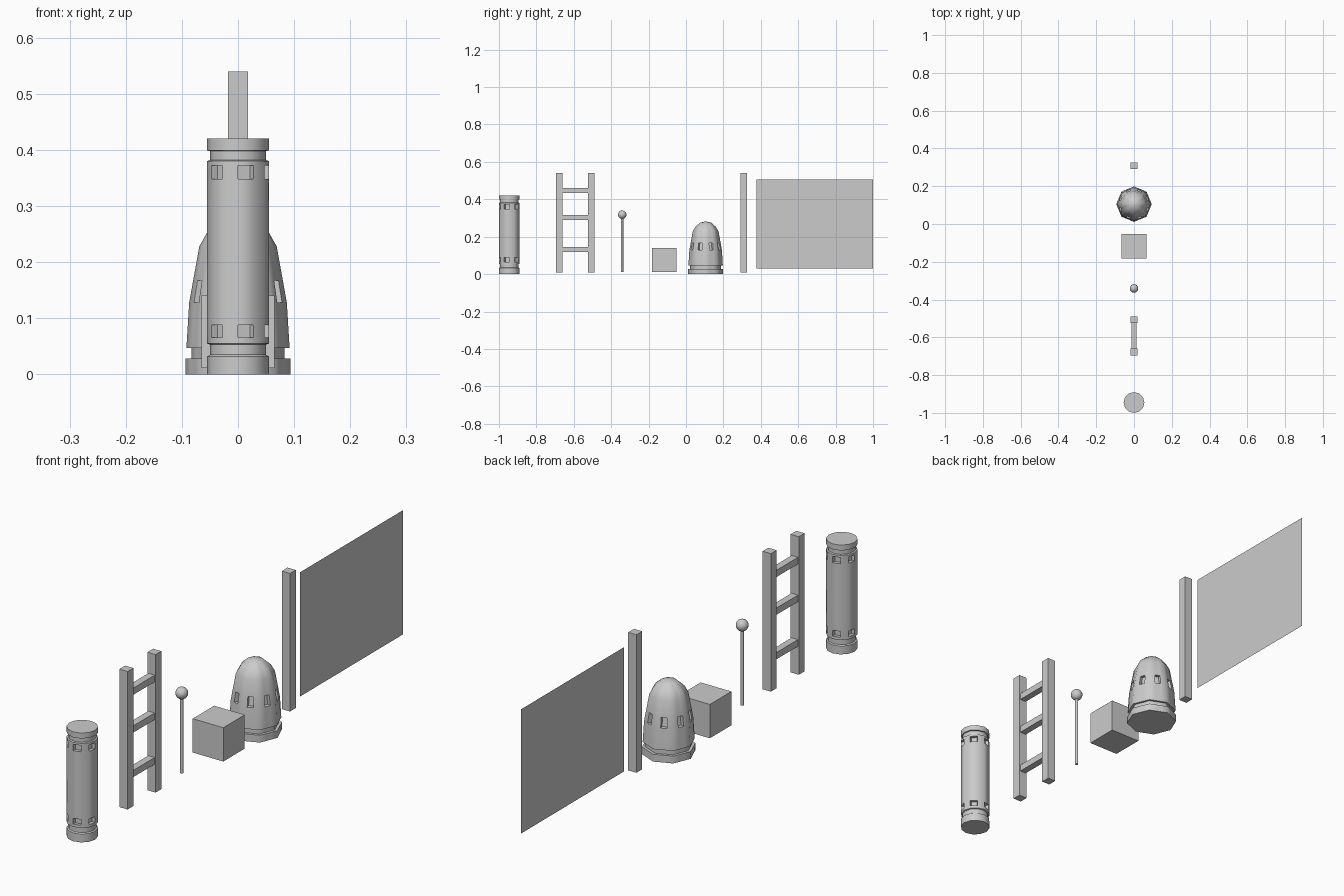
import bpy, bmesh
from math import sin, cos, pi, radians

if "Cube" in bpy.data.objects:
    bpy.data.objects.remove(bpy.data.objects["Cube"])


def finish(bm, name, y, smooth=None):
    mesh = bpy.data.meshes.new(name)
    bmesh.ops.recalc_face_normals(bm, faces=bm.faces)
    bm.to_mesh(mesh)
    bm.free()
    ob = bpy.data.objects.new(name, mesh)
    ob.location.y = y
    bpy.context.collection.objects.link(ob)
    if smooth:
        bpy.ops.object.select_all(action='DESELECT')
        ob.select_set(True)
        bpy.context.view_layer.objects.active = ob
        bpy.ops.object.shade_smooth_by_angle(angle=radians(smooth))
    return ob


def add_box(bm, y0, y1, z0, z1, half_x):
    vs = bmesh.ops.create_cube(bm, size=1)['verts']
    for v in vs:
        v.co = (v.co.x * 2 * half_x,
                (y0 + y1) / 2 + v.co.y * (y1 - y0),
                (z0 + z1) / 2 + v.co.z * (z1 - z0))


def box(name, y0, y1, z0, z1, half_x):
    bm = bmesh.new()
    c = (y0 + y1) / 2
    add_box(bm, y0 - c, y1 - c, z0, z1, half_x)
    return finish(bm, name, c)


def polygon(sides, cuts):
    """Unit polygon starting at -y, each side split into equal cuts."""
    pts = []
    for i in range(sides):
        a, b = (-pi / 2 + 2 * pi * k / sides for k in (i, i + 1))
        for j in range(cuts):
            t = j / cuts
            pts.append((cos(a) * (1 - t) + cos(b) * t,
                        sin(a) * (1 - t) + sin(b) * t))
    return pts


def turned(name, y, profile, section, is_window, depth, smooth):
    """Stack of rings; faces chosen by is_window(band, index) become recesses."""
    bm = bmesh.new()
    rings = [[bm.verts.new((r * px, r * py, z)) for px, py in section]
             for r, z in profile]
    n = len(section)
    windows = []
    for band in range(len(rings) - 1):
        lo, hi = rings[band], rings[band + 1]
        for i in range(n):
            j = (i + 1) % n
            f = bm.faces.new((lo[i], lo[j], hi[j], hi[i]))
            if is_window(band, i):
                windows.append(f)
    bm.faces.new(rings[0][::-1])
    bm.faces.new(rings[-1])
    for f in bmesh.ops.extrude_discrete_faces(bm, faces=windows)['faces']:
        for v in f.verts:
            v.co.x *= depth
            v.co.y *= depth
    return finish(bm, name, y, smooth)


# Canister with two rows of recessed slots
R = 0.055
turned("canister", -0.945,
       [(R, 0), (R, 0.032), (0.05, 0.035), (0.05, 0.053), (R, 0.055),
        (R, 0.066), (R, 0.088), (R, 0.348), (R, 0.372), (R, 0.38),
        (0.05, 0.382), (0.05, 0.398), (R, 0.399), (R, 0.42)],
       polygon(12, 1), lambda b, i: b in (5, 7) and i % 2 == 0, 0.77, 35)

# Domed eight-sided pod with a ring of windows
turned("domed_pod", 0.105,
       [(0.094, 0), (0.094, 0.028), (0.083, 0.028), (0.083, 0.047),
        (0.092, 0.047), (0.087, 0.128), (0.080, 0.167), (0.069, 0.228),
        (0.055, 0.253), (0.03, 0.275), (0.006, 0.281)],
       polygon(8, 3), lambda b, i: b == 5 and i % 3 == 1, 0.82, 50)

# Ladder: two rails and three rungs
bm = bmesh.new()
for s in (-1, 1):
    add_box(bm, s * 0.085 - 0.0175, s * 0.085 + 0.0175, 0.01, 0.54, 0.0175)
for z in (0.131, 0.302, 0.447):
    add_box(bm, -0.0675, 0.0675, z - 0.013, z + 0.013, 0.0135)
finish(bm, "ladder", -0.5925)

# Lever: thin rod with a ball knob
bm = bmesh.new()
rod = bmesh.ops.create_cone(bm, cap_ends=True, segments=12, radius1=0.006,
                            radius2=0.006, depth=0.295)['verts']
bmesh.ops.translate(bm, verts=rod, vec=(0, 0, 0.1585))
ball = bmesh.ops.create_uvsphere(bm, u_segments=16, v_segments=10,
                                 radius=0.0225)['verts']
bmesh.ops.translate(bm, verts=ball, vec=(0, 0, 0.318))
finish(bm, "lever", -0.341, 40)

# Crate and post
box("crate", -0.182, -0.052, 0.011, 0.141, 0.065)
box("post", 0.2905, 0.3255, 0.01, 0.54, 0.0175)

# Flat panel
bm = bmesh.new()
bm.faces.new([bm.verts.new((0, y, z)) for y, z in
              ((-0.3115, 0.03), (0.3115, 0.03), (0.3115, 0.507), (-0.3115, 0.507))])
finish(bm, "panel", 0.6885)
